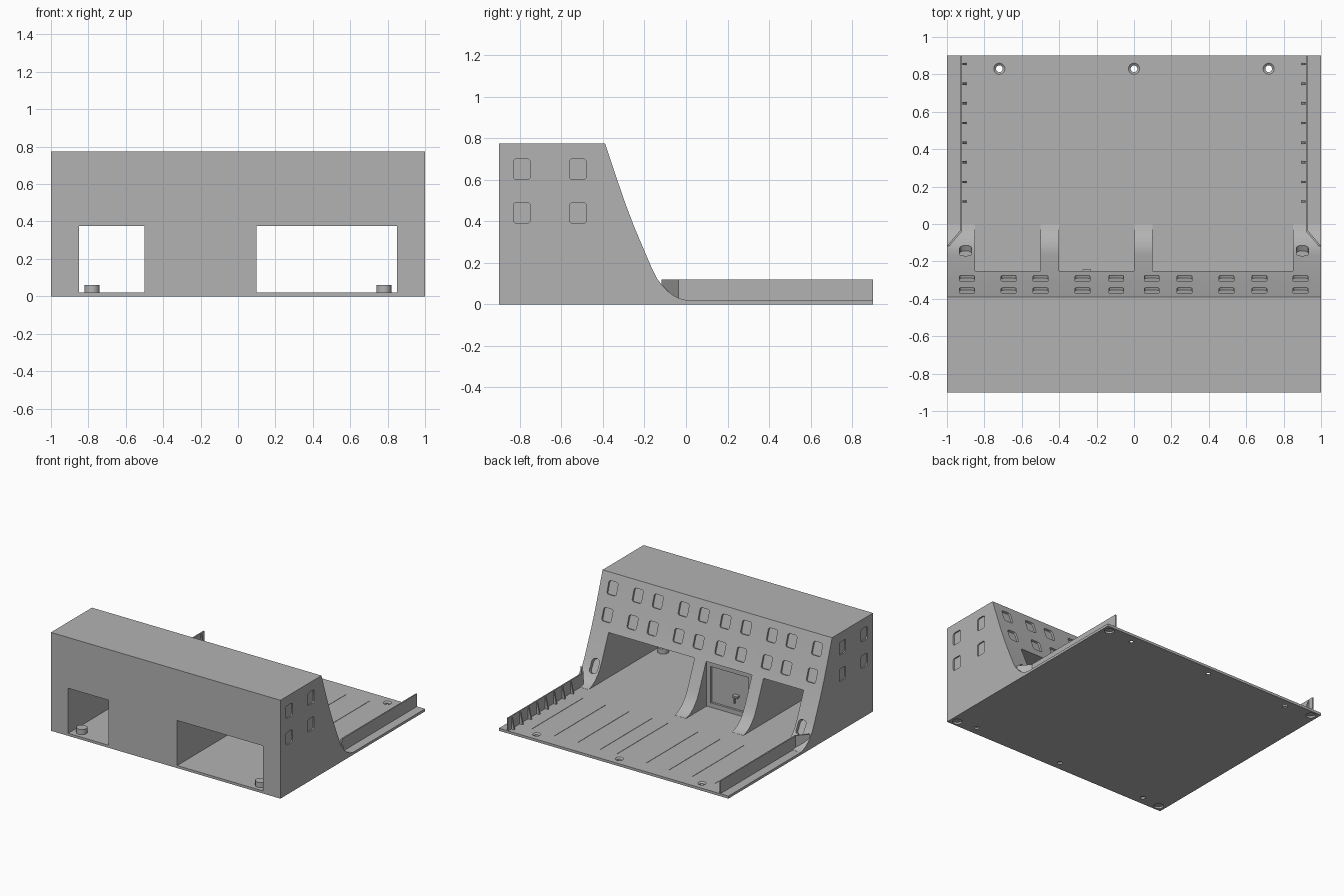
import bpy, bmesh, math
from mathutils import Matrix

if "Cube" in bpy.data.objects:
    bpy.data.objects.remove(bpy.data.objects["Cube"])

grey = bpy.data.materials.new("plain grey")
grey.diffuse_color = (0.45, 0.45, 0.45, 1)
grey.use_nodes = True
grey.node_tree.nodes["Principled BSDF"].inputs["Base Color"].default_value = grey.diffuse_color


def make(name, bm):
    bmesh.ops.recalc_face_normals(bm, faces=bm.faces)
    me = bpy.data.meshes.new(name)
    bm.to_mesh(me)
    bm.free()
    me.materials.append(grey)
    ob = bpy.data.objects.new(name, me)
    bpy.context.collection.objects.link(ob)
    return ob


def box(bm, x0, x1, y0, y1, z0, z1):
    m = Matrix.Translation(((x0 + x1) / 2, (y0 + y1) / 2, (z0 + z1) / 2)) @ \
        Matrix.Diagonal((x1 - x0, y1 - y0, z1 - z0, 1))
    bmesh.ops.create_cube(bm, size=1, matrix=m)


def cyl(bm, x, y, z0, z1, r0, r1=None):
    bmesh.ops.create_cone(bm, cap_ends=True, segments=24, radius1=r0,
                          radius2=r0 if r1 is None else r1, depth=z1 - z0,
                          matrix=Matrix.Translation((x, y, (z0 + z1) / 2)))


def prism(bm, pts, vec):
    f = bm.faces.new([bm.verts.new(p) for p in pts])
    new = bmesh.ops.extrude_face_region(bm, geom=[f])["geom"]
    bmesh.ops.translate(bm, vec=vec, verts=[v for v in new if isinstance(v, bmesh.types.BMVert)])


def rounded(bm, w, h, d, matrix, r=0.015):
    """Rounded rectangle in local xz, thickness d along local y."""
    pts = []
    for i, (sx, sz) in enumerate(((1, 1), (-1, 1), (-1, -1), (1, -1))):
        for k in range(4):
            a = math.pi / 2 * (i + k / 3)
            pts.append(matrix @ bpy_vec(sx * (w / 2 - r) + r * math.cos(a), -d / 2,
                                        sz * (h / 2 - r) + r * math.sin(a)))
    prism(bm, pts, matrix.to_3x3() @ bpy_vec(0, d, 0))


def bpy_vec(x, y, z):
    return Matrix.Translation((x, y, z)).to_translation()


def cut(ob, bm):
    cutter = make("cutter", bm)
    cutter.hide_render = True
    mod = ob.modifiers.new("cut", 'BOOLEAN')
    mod.operation, mod.solver, mod.object = 'DIFFERENCE', 'EXACT', cutter
    bpy.context.view_layer.objects.active = ob
    bpy.ops.object.modifier_apply(modifier=mod.name)
    bpy.data.objects.remove(cutter)


# Sloped rear outline of the building as (y, z)
slope = [(-0.39, 0.775), (-0.345, 0.64), (-0.29, 0.48), (-0.25, 0.375), (-0.21, 0.28),
         (-0.165, 0.175), (-0.14, 0.125), (-0.118, 0.095), (-0.09, 0.065),
         (-0.06, 0.042), (-0.03, 0.028), (0, 0.021)]


def slope_y(z):
    for (ya, za), (yb, zb) in zip(slope, slope[1:]):
        if zb <= z <= za:
            return ya + (yb - ya) * (za - z) / (za - zb)


# Building body
bm = bmesh.new()
outline = [(-0.9, 0.02), (-0.9, 0.775)] + slope + [(0, 0.02)]
prism(bm, [(-1, y, z) for y, z in outline], (2, 0, 0))
body = make("building_body", bm)

# Tunnels and door pocket
bm = bmesh.new()
box(bm, -0.85, -0.5, -1, 0.1, -0.1, 0.375)
box(bm, 0.1, 0.85, -1, 0.1, -0.1, 0.375)
box(bm, -0.4, 0, -0.275, 0.1, -0.1, 0.375)
cut(body, bm)

# Window pockets on slope and sides, slots in the outer legs
bm = bmesh.new()
for z in (0.485, 0.672):
    for x in (-0.893, -0.67, -0.5, -0.275, -0.095, 0.095, 0.27, 0.495, 0.67, 0.89):
        m = Matrix.Translation((x, slope_y(z), z)) @ Matrix.Rotation(0.33, 4, 'X')
        rounded(bm, 0.08, 0.1, 0.03, m)
for s in (-1, 1):
    for y in (-0.79, -0.52):
        for z in (0.44, 0.65):
            m = Matrix.Translation((s, y, z)) @ Matrix.Rotation(math.pi / 2, 4, 'Z')
            rounded(bm, 0.08, 0.1, 0.02, m)
    m = Matrix.Translation((s * 0.9, -0.14, 0.14)) @ Matrix.Rotation(0.5, 4, 'X')
    rounded(bm, 0.065, 0.11, 0.07, m, 0.025)
cut(body, bm)

# Door frame and latch
bm = bmesh.new()
for x0, x1, z0, z1 in ((-0.4, -0.365, 0.02, 0.375), (-0.035, 0, 0.02, 0.375),
                       (-0.365, -0.035, 0.34, 0.375), (-0.365, -0.035, 0.02, 0.055)):
    box(bm, x0, x1, -0.276, -0.258, z0, z1)
make("door_frame", bm)
bm = bmesh.new()
box(bm, -0.275, -0.23, -0.276, -0.244, 0.155, 0.17)
box(bm, -0.24, -0.23, -0.276, -0.262, 0.1, 0.155)
make("door_latch", bm)

# Base plate with screw holes, corner recesses and shallow plank grooves
bm = bmesh.new()
box(bm, -1, 1, -0.9, 0.9, 0, 0.02)
plate = make("base_plate", bm)
bm = bmesh.new()
for x in (-0.72, 0, 0.72):
    cyl(bm, x, 0.83, -0.01, 0.03, 0.018)
for x in (-0.78, 0, 0.78):
    cyl(bm, x, -0.83, -0.01, 0.014, 0.018)
for x in (-0.945, 0.945):
    for y in (-0.85, 0.85):
        cyl(bm, x, y, -0.01, 0.014, 0.035)
for i in range(9):
    x = -0.8 + i * 0.2
    if i == 4:
        x = 0.06
    box(bm, x - 0.002, x + 0.002, 0.14, 0.78, 0.0175, 0.03)
cut(plate, bm)
bm = bmesh.new()
for x in (-0.72, 0, 0.72):
    cyl(bm, x, 0.83, 0.01, 0.021, 0.018, 0.031)
cut(plate, bm)

# Screw pegs inside the tunnels
bm = bmesh.new()
for x in (-0.78, 0.78):
    cyl(bm, x, -0.83, 0.02, 0.06, 0.04)
pegs = make("screw_pegs", bm)

# Side rails with angled ends and small triangular buttresses
for s, side in ((-1, "left"), (1, "right")):
    bm = bmesh.new()
    path = [(0.93, 0.9), (0.93, -0.035), (1, -0.118), (0.988, -0.118), (0.92, -0.04), (0.92, 0.9)]
    prism(bm, [(s * x, y, 0.02) for x, y in path], (0, 0, 0.1))
    make(side + "_rail", bm)
    bm = bmesh.new()
    for i in range(8):
        y = 0.114 + i * 0.105
        prism(bm, [(s * 0.92, y, 0.02), (s * 0.895, y, 0.02), (s * 0.915, y, 0.11),
                   (s * 0.92, y, 0.11)], (0, 0.012, 0))
    make(side + "_rail_buttresses", bm)

for ob in (body, plate, pegs):
    bpy.ops.object.select_all(action='DESELECT')
    ob.select_set(True)
    bpy.context.view_layer.objects.active = ob
    bpy.ops.object.shade_smooth_by_angle(angle=math.radians(20))
